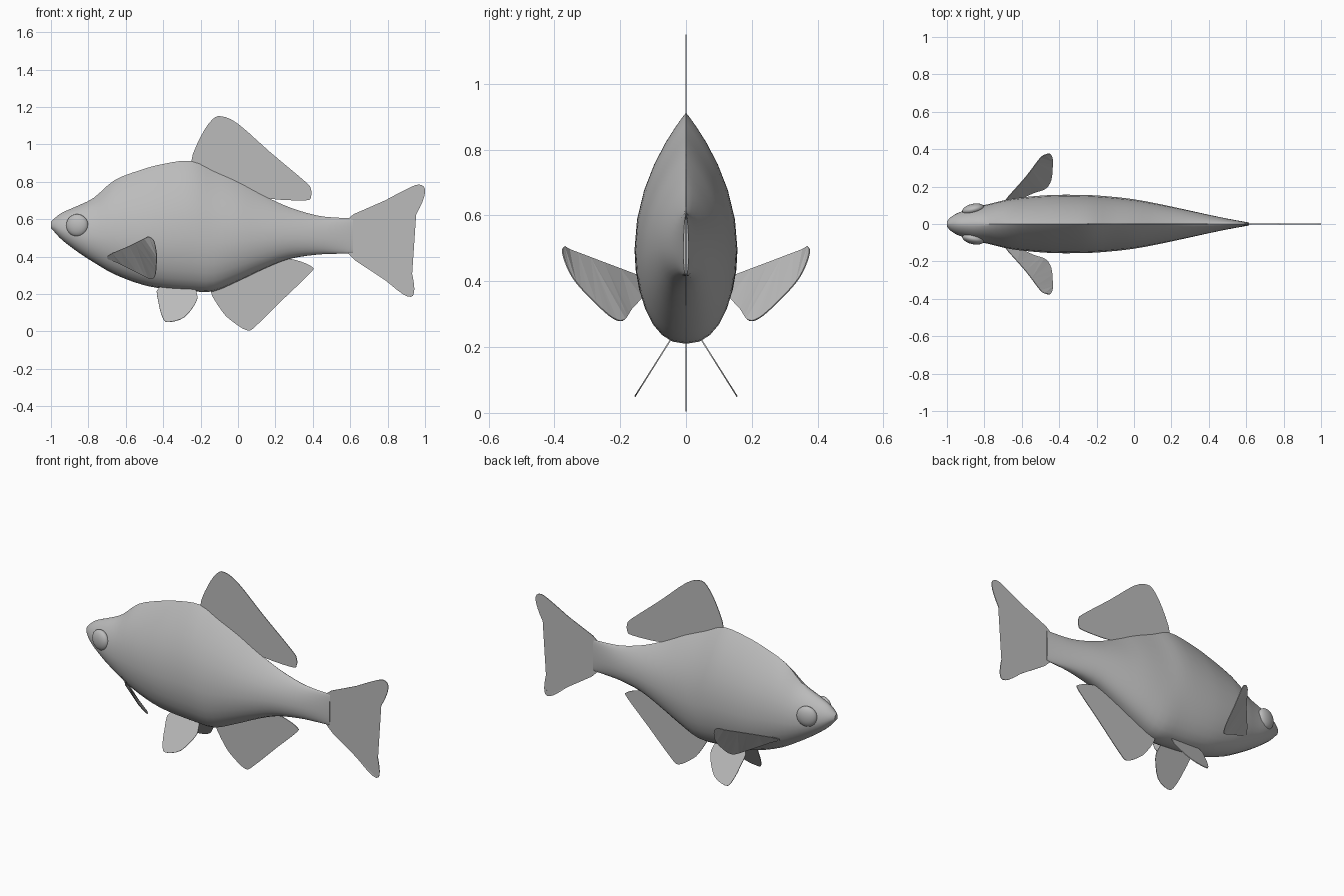
import bpy, bmesh, math
from mathutils import Vector

default = bpy.data.objects.get("Cube")
if default:
    bpy.data.objects.remove(default, do_unlink=True)

grey = bpy.data.materials.new("matte grey")
grey.use_nodes = True
grey.diffuse_color = (0.5, 0.5, 0.5, 1)
shader = next(n for n in grey.node_tree.nodes if n.type == "BSDF_PRINCIPLED")
shader.inputs["Base Color"].default_value = grey.diffuse_color
shader.inputs["Roughness"].default_value = 0.8


def spline(points, steps, closed=False):
    """Smooth path through points of any dimension."""
    pts = [Vector(p) for p in points]
    count = len(pts)
    pick = (lambda i: pts[i % count]) if closed else (lambda i: pts[min(max(i, 0), count - 1)])
    path = []
    for i in range(count if closed else count - 1):
        a, b, c, d = (pick(i + k) for k in (-1, 0, 1, 2))
        for s in range(steps):
            t = s / steps
            path.append(b + (c - a) * (t / 2) + (a * 2 - b * 5 + c * 4 - d) * (t * t / 2)
                        + (b * 3 - a - c * 3 + d) * (t ** 3 / 2))
    if not closed:
        path.append(pts[-1])
    return path


def finish(name, bm, smooth=False):
    bmesh.ops.recalc_face_normals(bm, faces=bm.faces)
    mesh = bpy.data.meshes.new(name)
    bm.to_mesh(mesh)
    bm.free()
    obj = bpy.data.objects.new(name, mesh)
    bpy.context.collection.objects.link(obj)
    mesh.materials.append(grey)
    if smooth:
        bpy.ops.object.select_all(action="DESELECT")
        obj.select_set(True)
        bpy.context.view_layer.objects.active = obj
        bpy.ops.object.shade_smooth_by_angle(angle=math.radians(35))
    return obj


def fin(name, outline):
    """Thin sheet filling a rounded outline."""
    bm = bmesh.new()
    bm.faces.new([bm.verts.new(p) for p in spline(outline, 3, closed=True)])
    bmesh.ops.triangulate(bm, faces=bm.faces)
    obj = finish(name, bm)
    sheet = obj.modifiers.new("thickness", "SOLIDIFY")
    sheet.thickness = 0.004
    sheet.offset = 0


# Body: stations of x, top, bottom, half width
stations = [
    (-1, .585, .552, .014), (-.98, .605, .53, .036), (-.94, .635, .488, .06),
    (-.86, .67, .427, .088), (-.77, .715, .368, .108), (-.66, .808, .305, .134),
    (-.52, .863, .252, .15), (-.4, .895, .228, .156), (-.25, .912, .215, .155),
    (-.13, .858, .214, .147), (0, .80, .268, .132), (.13, .73, .33, .108),
    (.27, .665, .386, .078), (.42, .62, .41, .045), (.53, .608, .415, .023),
    (.615, .605, .417, .008),
]
SIDES = 28
bm = bmesh.new()
rings = []
for x, top, bottom, width in spline(stations, 3):
    # the back is a sharp ridge mid-body and rounder at head and tail
    ridge = 1.95 - 0.75 * min(1, max(0, (-x - .6) / .25, (x - .1) / .4))
    middle = bottom + (top - bottom) * 0.4
    ring = []
    for i in range(SIDES):
        angle = math.tau * i / SIDES
        up, side = math.sin(angle), math.cos(angle)
        power = ridge if up > 0 else 0.87
        height = (top - middle if up > 0 else middle - bottom) * up
        y = math.copysign(abs(side) ** power, side) * width
        ring.append(bm.verts.new((x, y, middle + height)))
    rings.append(ring)
for a, b in zip(rings, rings[1:]):
    for i in range(SIDES):
        j = (i + 1) % SIDES
        bm.faces.new((a[i], a[j], b[j], b[i]))
bm.faces.new(rings[0])
bm.faces.new(rings[-1])
finish("body", bm, smooth=True)

# Upright fins: outlines of x, z on the centre plane
dorsal = [(-.25, .905), (-.2, 1.04), (-.14, 1.13), (-.09, 1.15), (0, 1.11), (.17, .96),
          (.36, .80), (.39, .76), (.39, .72), (.36, .70), (.16, .71), (0, .75), (-.19, .84)]
anal = [(-.15, .225), (-.085, .107), (-.03, .053), (.05, .005), (.1, .033), (.25, .18),
        (.39, .315), (.395, .345), (.33, .375), (.24, .39), (.1, .37), (-.08, .27)]
tail = [(.58, .595), (.73, .67), (.89, .755), (.965, .785), (1, .76), (.985, .69), (.93, .59),
        (.837, .48), (.91, .37), (.94, .26), (.935, .19), (.88, .2), (.76, .295), (.58, .425)]
for name, outline in (("dorsal_fin", dorsal), ("anal_fin", anal), ("tail_fin", tail)):
    fin(name, [(x, 0, z) for x, z in outline])

# Paired fins and eyes
pelvic = [(-.42, .235), (-.425, .155), (-.4, .067), (-.365, .05), (-.285, .077),
          (-.225, .155), (-.22, .2), (-.25, .235)]
pectoral = [(-.7, .11, .4), (-.58, .25, .457), (-.5, .355, .497), (-.475, .37, .505),
            (-.45, .375, .485), (-.437, .355, .43), (-.435, .32, .38), (-.44, .25, .31),
            (-.455, .21, .282), (-.48, .185, .285), (-.54, .165, .315), (-.64, .12, .365)]
for side, sign in (("left", 1), ("right", -1)):
    # left and right follow the sheet's positive and negative y sides
    fin("pelvic_fin_" + side, [(x, sign * (.045 + (.225 - z) * .63), z) for x, z in pelvic])
    fin("pectoral_fin_" + side, [(x, sign * y, z) for x, y, z in pectoral])
    bm = bmesh.new()
    bmesh.ops.create_uvsphere(bm, u_segments=24, v_segments=14, radius=0.06)
    eye = finish("eye_" + side, bm, smooth=True)
    eye.scale = (1, 0.5, 1)
    eye.location = (-.86, sign * .078, .567)
    eye.rotation_euler.z = sign * math.radians(13)
